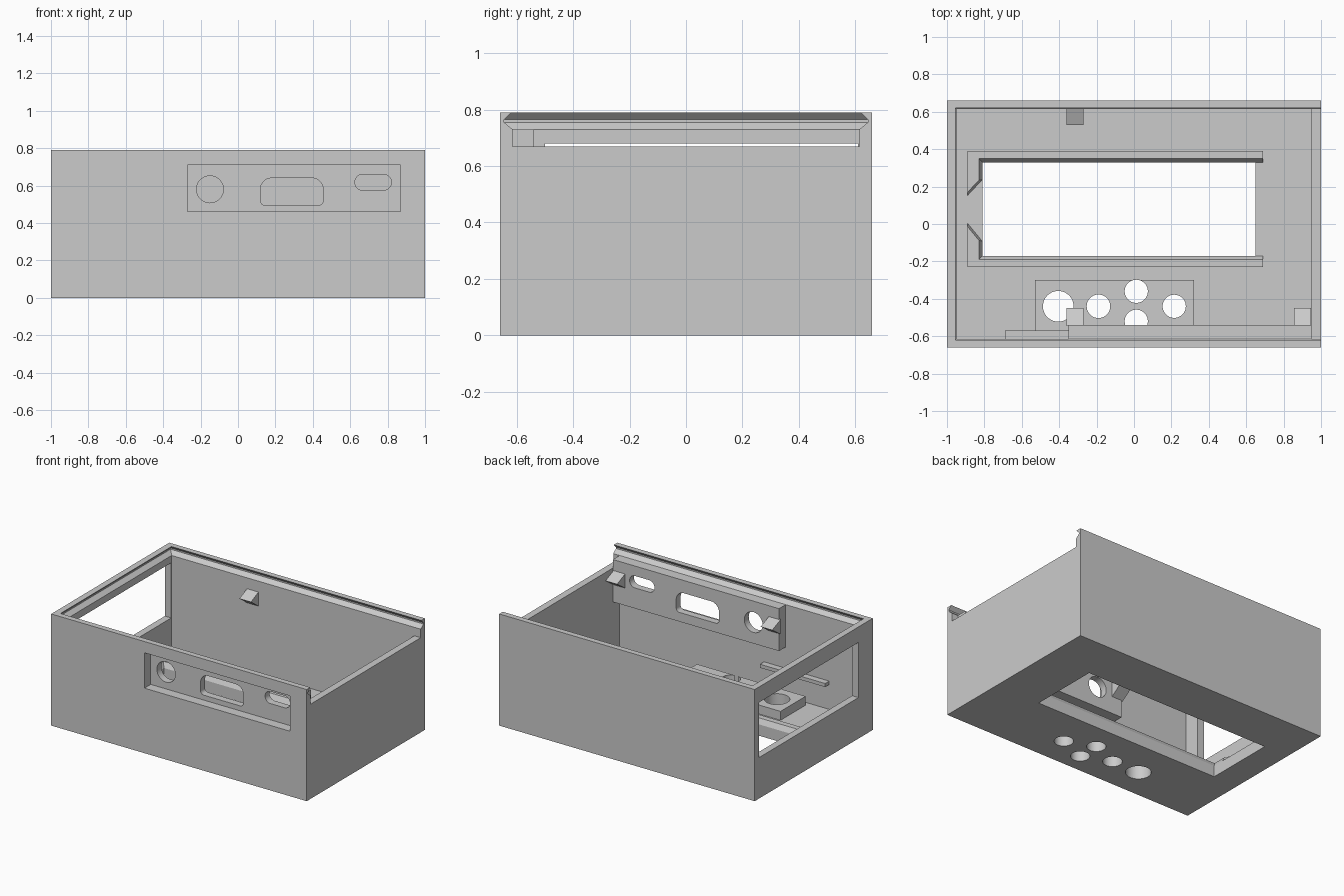
import bpy, bmesh, math

if "Cube" in bpy.data.objects:
    bpy.data.objects.remove(bpy.data.objects["Cube"])

grey = bpy.data.materials.new("light_grey_plastic")
grey.diffuse_color = (0.6, 0.6, 0.6, 1)
grey.use_nodes = True
grey.node_tree.nodes["Principled BSDF"].inputs["Base Color"].default_value = grey.diffuse_color


def loft(name, rings):
    """Solid through matching closed rings of 3D points, capped at both ends."""
    bm = bmesh.new()
    rows = [[bm.verts.new(p) for p in r] for r in rings]
    n = len(rows[0])
    for a, b in zip(rows, rows[1:]):
        for i in range(n):
            j = (i + 1) % n
            bm.faces.new((a[i], a[j], b[j], b[i]))
    bm.faces.new(rows[0][::-1])
    bm.faces.new(rows[-1])
    bmesh.ops.recalc_face_normals(bm, faces=bm.faces)
    mesh = bpy.data.meshes.new(name)
    bm.to_mesh(mesh)
    bm.free()
    mesh.materials.append(grey)
    ob = bpy.data.objects.new(name, mesh)
    bpy.context.collection.objects.link(ob)
    return ob


def rect(x0, x1, y0, y1, z):
    return [(x0, y0, z), (x1, y0, z), (x1, y1, z), (x0, y1, z)]


def box(name, x0, x1, y0, y1, z0, z1):
    return loft(name, [rect(x0, x1, y0, y1, z0), rect(x0, x1, y0, y1, z1)])


def rounded(x0, x1, z0, z1, r_low, r_high, steps=10):
    """Rounded rectangle outline with separate lower and upper corner radii."""
    pts = []
    for cx, cz, r, start in ((x1 - r_high, z1 - r_high, r_high, 0),
                             (x0 + r_high, z1 - r_high, r_high, 90),
                             (x0 + r_low, z0 + r_low, r_low, 180),
                             (x1 - r_low, z0 + r_low, r_low, 270)):
        for i in range(steps + 1):
            a = math.radians(start + 90 * i / steps)
            pts.append((cx + r * math.cos(a), cz + r * math.sin(a)))
    return [p for i, p in enumerate(pts) if math.dist(p, pts[i - 1]) > 1e-5]


def port(outline):
    return loft("port_cutter", [[(x, y, z) for x, z in outline] for y in (-0.8, -0.4)])


def round_hole(x, y, r, n=40):
    ring = [(x + r * math.cos(2 * math.pi * i / n), y + r * math.sin(2 * math.pi * i / n))
            for i in range(n)]
    return loft("button_cutter", [[(a, b, z) for a, b in ring] for z in (-0.1, 0.3)])


def cut(ob, cutters):
    for c in cutters:
        m = ob.modifiers.new("cut", 'BOOLEAN')
        m.operation = 'DIFFERENCE'
        m.solver = 'EXACT'
        m.object = c
    bpy.context.view_layer.update()
    mesh = bpy.data.meshes.new_from_object(
        ob.evaluated_get(bpy.context.evaluated_depsgraph_get()))
    ob.modifiers.clear()
    ob.data = mesh


# Cutters: cavity, sliding lid groove, lid entry, side window, screen window
cavity = box("cavity_cutter", -0.95, 0.95, -0.615, 0.615, 0.08, 0.9)
groove = loft("groove_cutter", [rect(x, 1.1, -y, y, z) for z, x, y in (
    (0.73, -0.95, 0.615), (0.755, -0.98, 0.645), (0.765, -0.98, 0.645),
    (0.79, -0.955, 0.62), (0.85, -0.955, 0.62))])
entry = box("entry_cutter", 0.9, 1.1, -0.615, 0.615, 0.67, 0.9)
side = box("side_window_cutter", -1.1, -0.9, -0.5, 0.61, 0.29, 0.68)
screen = box("screen_cutter", -0.81, 0.65, -0.17, 0.33, -0.1, 0.2)

# Cutters: connector recess, ports and button holes
recess = box("recess_cutter", -0.27, 0.87, -0.8, -0.59, 0.46, 0.71)
ports = [port(rounded(-0.222, -0.078, 0.508, 0.652, 0.072, 0.072)),
         port(rounded(0.12, 0.455, 0.495, 0.64, 0.025, 0.06)),
         port(rounded(0.625, 0.82, 0.575, 0.66, 0.042, 0.042))]
buttons = [round_hole(*h) for h in ((-0.405, -0.44, 0.082), (-0.19, -0.44, 0.063),
                                    (0.012, -0.36, 0.062), (0.012, -0.52, 0.062),
                                    (0.215, -0.44, 0.062))]

# Main open box
shell = box("case_shell", -1, 1, -0.66, 0.66, 0, 0.79)
cut(shell, [cavity, groove, entry, side, screen, recess] + buttons)

# Thick connector panel inside the front wall
panel = box("connector_panel", -0.35, 0.95, -0.615, -0.54, 0.43, 0.73)
cut(panel, [recess] + ports)

# Raised button block on the floor
block = box("button_block", -0.53, 0.32, -0.58, -0.30, 0.075, 0.143)
cut(block, buttons)

# Screen frame: three sloped rails with a notch for the cable
frame = box("screen_frame", -0.89, 0.69, -0.23, 0.39, 0.07, 0.115)
opening = loft("frame_cutter", [rect(x, 0.9, y0, y1, z) for z, x, y0, y1 in (
    (0.0, -0.81, -0.17, 0.33), (0.08, -0.81, -0.17, 0.33),
    (0.115, -0.83, -0.19, 0.35), (0.2, -0.83, -0.19, 0.35))])
notch = loft("notch_cutter", [
    [(-0.92, 0.04 - w, z), (-0.78, -0.13 - w, z), (-0.78, 0.27 + w, z), (-0.92, 0.12 + w, z)]
    for z, w in ((0.081, 0), (0.13, 0.025))])
cut(frame, [opening, notch])

# Thin ledge on the front wall
box("board_ledge", -0.69, -0.18, -0.62, -0.57, 0.255, 0.28)

# Wedge clips that hold the lid
for name, x0, x1, wall, tip in (("back_clip", -0.36, -0.27, 0.62, 0.53),
                                ("front_left_clip", -0.36, -0.27, -0.545, -0.45),
                                ("front_right_clip", 0.855, 0.945, -0.545, -0.45)):
    loft(name, [[(x, wall, 0.55), (x, tip, 0.615), (x, wall, 0.655)] for x in (x0, x1)])

# Remove cutters and shade the round holes smoothly
for ob in list(bpy.data.objects):
    if ob.name.split(".")[0].endswith("cutter"):
        bpy.data.objects.remove(ob)
bpy.ops.object.select_all(action='SELECT')
bpy.context.view_layer.objects.active = shell
bpy.ops.object.shade_smooth_by_angle(angle=math.radians(25))
